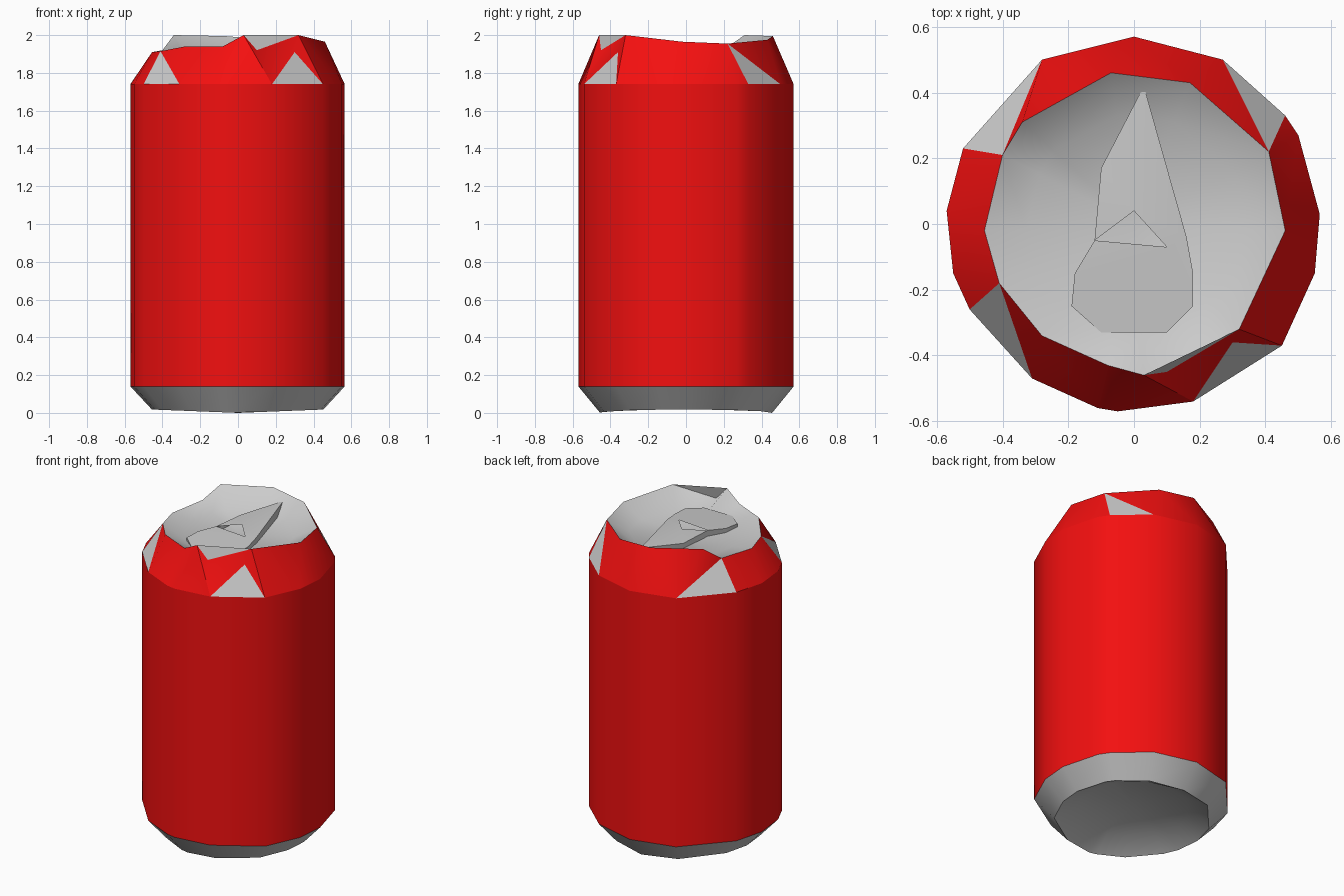
import bpy, bmesh

if "Cube" in bpy.data.objects:
    bpy.data.objects.remove(bpy.data.objects["Cube"])

red = bpy.data.materials.new("red_paint")
red.diffuse_color = (0.9, 0.005, 0.005, 1)
red.use_nodes = True
red.node_tree.nodes["Principled BSDF"].inputs["Base Color"].default_value = red.diffuse_color

# Outer outline (x, y, index of the rim point above the edge that follows)
OUTER = [(.565, .03, 0), (.50, .27, 1), (.46, .33, 1), (.27, .50, 2),
         (0, .57, 3), (-.28, .50, 5), (-.52, .23, 5), (-.57, .04, 6),
         (-.55, -.15, 7), (-.50, -.26, 7), (-.31, -.47, 8), (-.11, -.56, 9),
         (-.05, -.57, 10), (.18, -.54, 12), (.45, -.37, 13), (.55, -.15, 0)]
BARE = {2, 5, 9, 13}     # outline edges whose shoulder facet is unpainted

# Uneven crumpled rim
RIM = [(.46, -.02, 1.965), (.41, .22, 1.955), (.17, .43, 1.975),
       (-.07, .46, 1.995), (-.34, .31, 2), (-.40, .21, 1.92),
       (-.455, -.02, 1.91), (-.41, -.18, 1.915), (-.28, -.34, 1.94),
       (-.08, -.43, 1.94), (.03, -.46, 2), (.10, -.45, 1.92),
       (.30, -.36, 1.91), (.32, -.32, 2)]


def build(name, faces, mat=None, angle=0.7):
    """Make an object from a list of faces, each a list of points."""
    bm = bmesh.new()
    for f in faces:
        bm.faces.new([bm.verts.new(p) for p in f])
    bmesh.ops.remove_doubles(bm, verts=bm.verts, dist=1e-4)
    mesh = bpy.data.meshes.new(name)
    bm.to_mesh(mesh)
    bm.free()
    ob = bpy.data.objects.new(name, mesh)
    bpy.context.collection.objects.link(ob)
    if mat:
        mesh.materials.append(mat)
    bpy.ops.object.select_all(action='DESELECT')
    ob.select_set(True)
    bpy.context.view_layer.objects.active = ob
    bpy.ops.object.shade_smooth_by_angle(angle=angle)
    return ob


def ring(points, scale, z):
    return [(p[0] * scale, p[1] * scale, z) for p in points]


def band(low, high):
    n = len(low)
    return [[low[i], low[(i + 1) % n], high[(i + 1) % n], high[i]] for i in range(n)]


def fan(loop, centre):
    return [[loop[i], loop[(i + 1) % len(loop)], centre] for i in range(len(loop))]


# Painted wall
low, high = ring(OUTER, 1, .14), ring(OUTER, 1, 1.74)
build("can_wall", band(low, high), red)

# Base: tapered foot and domed underside
foot = [(x * .8, y * .8, .018 * abs(x) / .57) for x, y, _ in OUTER]
dome = ring(OUTER, .57, .08)
build("can_base", band(foot, low) + band(dome, foot)
      + [f[::-1] for f in fan(dome, (0, 0, .1))])

# Shoulder facets, painted and bare
painted, bare = [], []
n, m = len(OUTER), len(RIM)
for i in range(n):
    apex, following = OUTER[i][2], OUTER[(i + 1) % n][2]
    (bare if i in BARE else painted).append([high[i], high[(i + 1) % n], RIM[apex]])
    while apex != following:
        step = (apex + 1) % m
        painted.append([high[(i + 1) % n], RIM[step], RIM[apex]])
        apex = step
painted.append([RIM[11], RIM[12], RIM[13]])
build("shoulder_paint", painted, red)
build("shoulder_bare_patches", bare)

# Lid: sloping wall down to a shallow panel, plus the bare rim facet
edge = RIM[:12] + RIM[13:]
panel = ring(edge, .72, 1.89)
build("lid", band(edge, panel) + fan(panel, (0, 0, 1.885))
      + [[RIM[10], RIM[11], RIM[13]]], angle=0.9)

# Pull tab: raised tongue and rounded plate around a small opening
left, mid, right, corner = ((-.12, -.05, 1.925), (0, .04, 1.935),
                            (.10, -.07, 1.925), (.16, -.04, 1.925))
tip, side = (.03, .42, 1.95), (-.10, .17, 1.92)
plate = [left, (-.18, -.15, 1.915), (-.19, -.25, 1.91), (-.10, -.33, 1.905),
         (.10, -.33, 1.905), (.18, -.25, 1.91), (.18, -.15, 1.915), corner, right]
build("pull_tab", [[tip, side, mid], [side, left, mid], [tip, mid, corner],
                   [mid, right, corner], plate])
skirt = [tip, side] + plate[:-1]
build("pull_tab_sides", band(ring(skirt, 1, 1.886), skirt))
